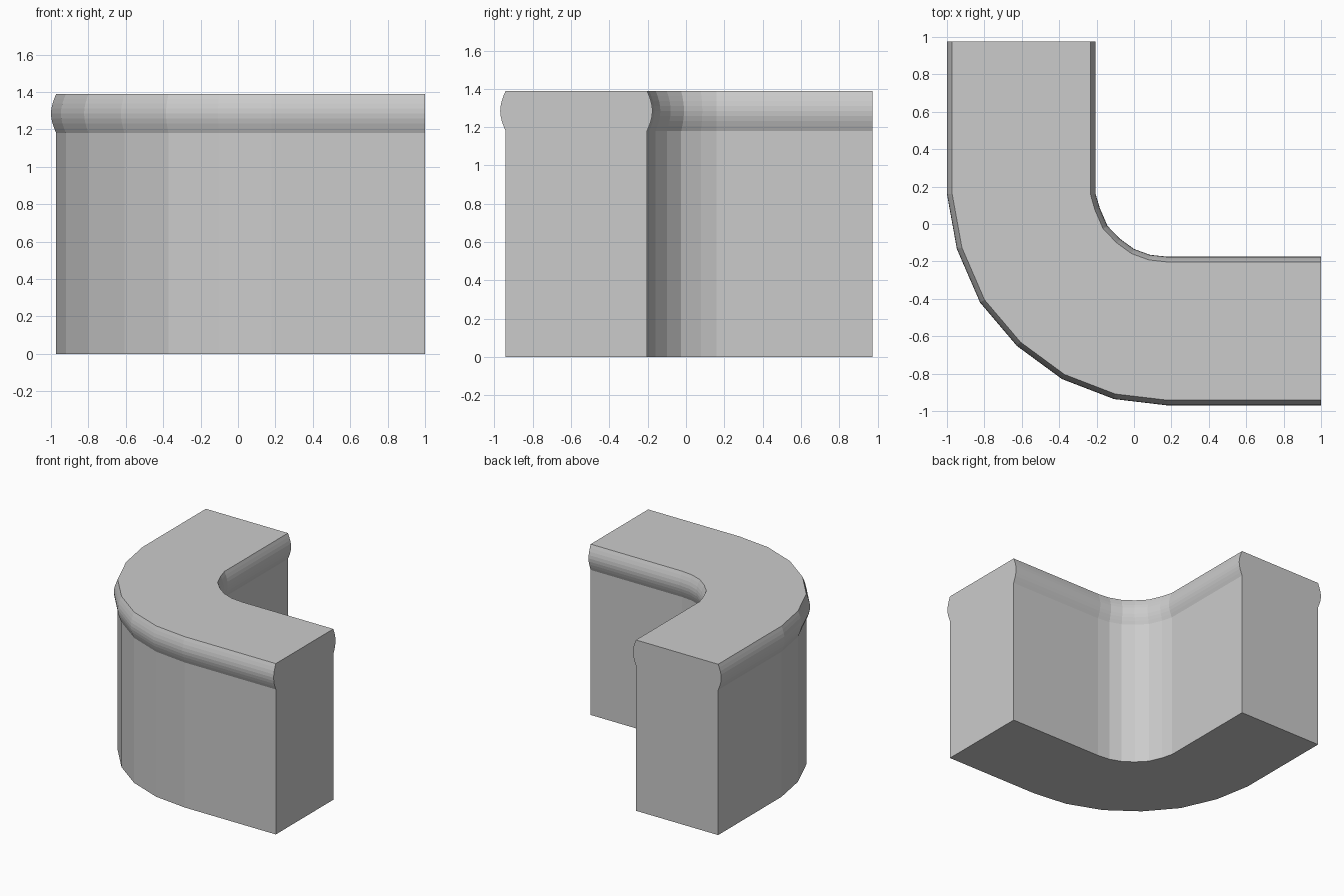
import bpy, bmesh
from math import sin, cos, pi, radians

cube = bpy.data.objects.get("Cube")
if cube:
    bpy.data.objects.remove(cube, do_unlink=True)

HEIGHT, LIP_BASE, LIP_DEPTH = 1.39, 1.18, 0.028
WIDTH = 0.795   # lip to lip
LIP_STEPS = 8

stone = bpy.data.materials.new("plain grey")
stone.use_nodes = True
stone.diffuse_color = (0.6, 0.6, 0.6, 1)
stone.node_tree.nodes["Principled BSDF"].inputs["Base Color"].default_value = (0.6, 0.6, 0.6, 1)

# Outer lip path: x, y and the heading of the inward normal in degrees
path = [(-1, 0.975, 0), (-1, 0.16, 0), (-0.947, -0.134, 16), (-0.823, -0.42, 31),
        (-0.626, -0.652, 46), (-0.385, -0.829, 61), (-0.107, -0.936, 76),
        (0.18, -0.97, 90), (1, -0.97, 90)]

# Wall section: inward distance and height, with a rounded lip on both sides
side = [(LIP_DEPTH, 0)]
for i in range(LIP_STEPS + 1):
    t = i / LIP_STEPS
    side.append((LIP_DEPTH * (1 - sin(pi * t)), LIP_BASE + (HEIGHT - LIP_BASE) * t))
section = side + [(WIDTH - d, z) for d, z in reversed(side)]

# Sweep the section along the path
bm = bmesh.new()
rings = []
for x, y, heading in path:
    nx, ny = cos(radians(heading)), sin(radians(heading))
    rings.append([bm.verts.new((x + nx * d, y + ny * d, z)) for d, z in section])
count = len(section)
for a, b in zip(rings, rings[1:]):
    for i in range(count):
        j = (i + 1) % count
        bm.faces.new((a[i], a[j], b[j], b[i]))
bm.faces.new(rings[0])
bm.faces.new(rings[-1])
bmesh.ops.recalc_face_normals(bm, faces=bm.faces)

mesh = bpy.data.meshes.new("curved_corner_wall")
bm.to_mesh(mesh)
bm.free()
mesh.materials.append(stone)
wall = bpy.data.objects.new("curved_corner_wall", mesh)
bpy.context.collection.objects.link(wall)
